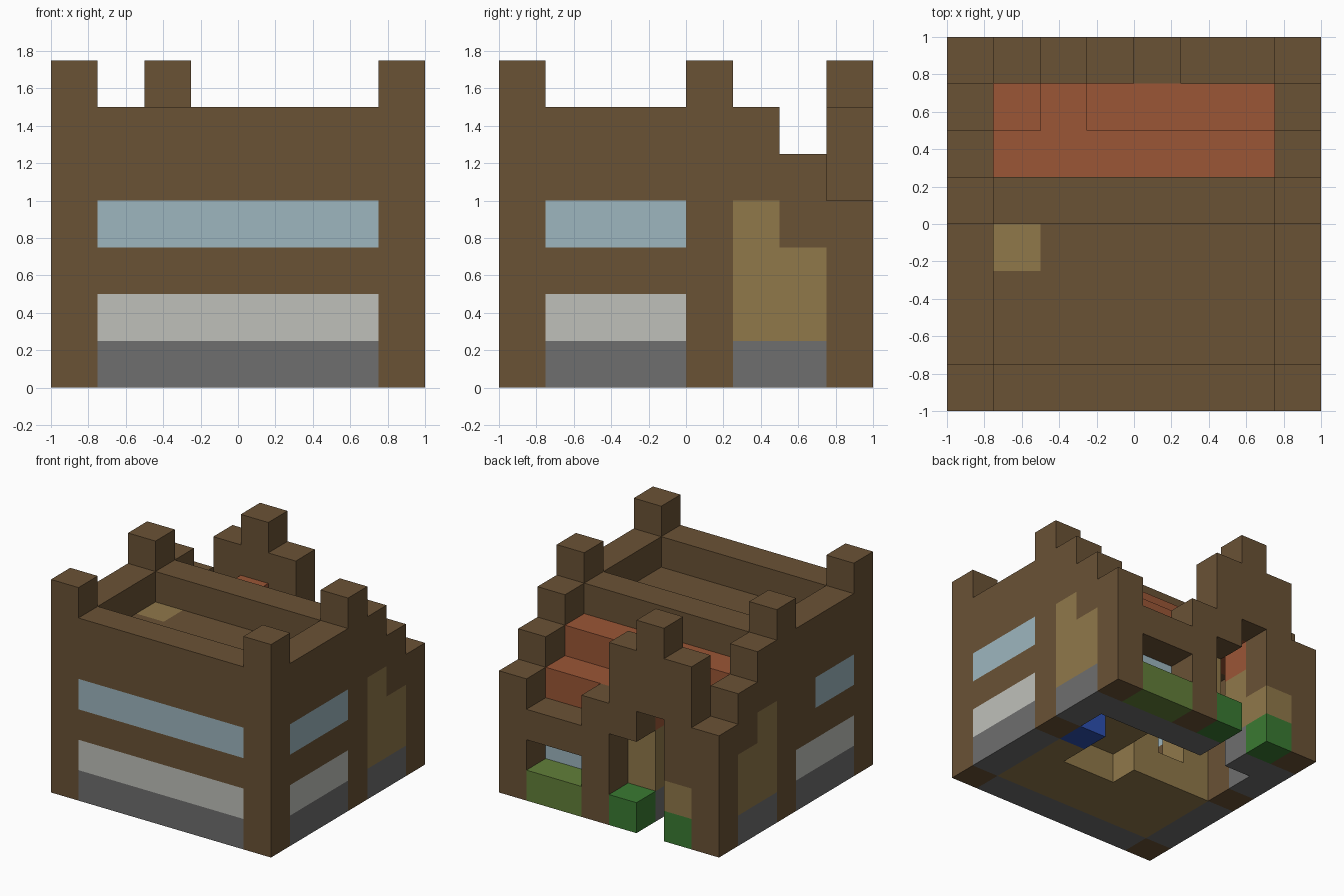
import bpy, bmesh
from math import radians
from mathutils import Vector

cube = bpy.data.objects.get("Cube")
if cube:
    bpy.data.objects.remove(cube, do_unlink=True)

CELL = 0.25


def material(name, hex_code):
    def linear(c):
        return c / 12.92 if c <= 0.04045 else ((c + 0.055) / 1.055) ** 2.4
    rgb = [linear(v / 255) for v in bytes.fromhex(hex_code)]
    mat = bpy.data.materials.new(name)
    mat.use_nodes = True
    mat.diffuse_color = (*rgb, 1)
    bsdf = mat.node_tree.nodes["Principled BSDF"]
    bsdf.inputs["Base Color"].default_value = (*rgb, 1)
    bsdf.inputs["Roughness"].default_value = 1.0
    return mat


brown = material("brown wood", "6A5235")
tan = material("tan planks", "90784A")
stone = material("dark grey stone", "6E6E6E")
pale = material("pale grey stone", "BFC0BA")
glass = material("light blue glass", "9DB6BF")
red = material("red roof tile", "9B5636")
green = material("leaf green", "3A7A32")
olive = material("grass green", "627F39")
blue = material("deep blue", "2C4FB0")

cells = {}      # grid cell -> part name
part_mats = {}  # part name -> material


def block(part, mat, xs, ys, zs):
    """Fill an inclusive range of grid cells; later parts replace earlier ones."""
    part_mats[part] = mat
    for i in range(xs[0], xs[1] + 1):
        for j in range(ys[0], ys[1] + 1):
            for k in range(zs[0], zs[1] + 1):
                cells[i, j, k] = part


def clear(xs, ys, zs):
    for i in range(xs[0], xs[1] + 1):
        for j in range(ys[0], ys[1] + 1):
            for k in range(zs[0], zs[1] + 1):
                cells.pop((i, j, k), None)


# Front wall with stone base, pale band and long window
block("front_wall", brown, (0, 7), (0, 0), (0, 5))
block("front_base", stone, (1, 6), (0, 0), (0, 0))
block("front_pale_band", pale, (1, 6), (0, 0), (1, 1))
block("front_window", glass, (1, 6), (0, 0), (3, 3))

# Side walls, stepping down to the back
for side, i in (("right", 0), ("left", 7)):
    x = (i, i)
    wall = side + "_wall"
    for j, top in enumerate((6, 5, 5, 5, 6, 5, 4, 3)):
        block(wall, brown, x, (j, j), (0, top))
    block(side + "_base", stone, x, (1, 3), (0, 0))
    block(side + "_pale_band", pale, x, (1, 3), (1, 1))
    block(side + "_window", glass, x, (1, 2 if i == 0 else 3), (3, 3))
    block(side + "_rear_base", stone, x, (5, 6), (0, 0))
    block(side + "_panel", tan, x, (5, 5), (1, 3))
    block(side + "_panel", tan, x, (6, 6), (1, 2))

# Floor, terrace and the parapet behind it
block("floor", tan, (1, 6), (1, 3), (0, 0))
clear((4, 5), (3, 3), (0, 0))
block("terrace", brown, (1, 6), (1, 3), (4, 4))
block("parapet", brown, (1, 6), (4, 4), (4, 5))

# Inner wall with doorway and the corner post that reaches the terrace
block("inner_wall", tan, (1, 3), (3, 3), (0, 3))
block("inner_wall", tan, (4, 6), (3, 3), (1, 3))
clear((2, 2), (3, 3), (1, 2))
block("terrace_post", tan, (1, 1), (3, 3), (0, 4))
block("inner_screen", tan, (4, 5), (4, 4), (1, 3))
block("blue_chest", blue, (6, 6), (4, 4), (0, 0))

# Stepped tiled roof with a raised ridge over the entrance
block("roof", red, (1, 6), (5, 5), (4, 4))
block("roof", red, (1, 6), (6, 6), (3, 3))
block("roof", red, (2, 2), (6, 6), (4, 4))

# Rear wall, set one step in, with entrance gap
block("rear_wall", brown, (1, 6), (6, 6), (1, 2))
block("rear_base", stone, (1, 6), (6, 6), (0, 0))
block("rear_window", glass, (5, 6), (6, 6), (1, 1))
block("entrance_lining", tan, (1, 3), (6, 6), (1, 2))
clear((2, 2), (6, 6), (0, 3))

# Porch gable
block("porch_gable", brown, (1, 1), (7, 7), (2, 5))
block("porch_gable", brown, (2, 2), (7, 7), (4, 6))
block("porch_gable", brown, (3, 3), (7, 7), (3, 5))
block("porch_gable", brown, (4, 4), (7, 7), (0, 3))
block("porch_lintel", brown, (5, 6), (7, 7), (2, 2))
block("porch_panel", tan, (1, 1), (7, 7), (1, 1))
block("right_hedge", green, (1, 1), (7, 7), (0, 0))
block("left_hedge", green, (3, 3), (7, 7), (0, 0))
block("planter", olive, (5, 6), (7, 7), (0, 0))

# Turn each part into one mesh of its exposed faces
AXES = [Vector(a) for a in ((1, 0, 0), (0, 1, 0), (0, 0, 1))]
for part, mat in part_mats.items():
    bm = bmesh.new()
    for cell in [c for c, owner in cells.items() if owner == part]:
        centre = Vector(cell) + Vector((0.5, 0.5, 0.5))
        for n, axis in enumerate(AXES):
            u, v = AXES[(n + 1) % 3] / 2, AXES[(n + 2) % 3] / 2
            for sign in (1, -1):
                beside = tuple(int(round(c)) for c in Vector(cell) + axis * sign)
                if beside in cells:
                    continue
                mid = centre + axis * sign / 2
                ring = [mid - u - v, mid + u - v, mid + u + v, mid - u + v][::sign]
                bm.faces.new([bm.verts.new((p - Vector((4, 4, 0))) * CELL) for p in ring])
    if not bm.faces:
        bm.free()
        continue
    bmesh.ops.remove_doubles(bm, verts=bm.verts, dist=0.001)
    bmesh.ops.dissolve_limit(bm, angle_limit=radians(1), verts=bm.verts, edges=bm.edges)
    mesh = bpy.data.meshes.new(part)
    bm.to_mesh(mesh)
    bm.free()
    mesh.materials.append(mat)
    bpy.context.scene.collection.objects.link(bpy.data.objects.new(part, mesh))
